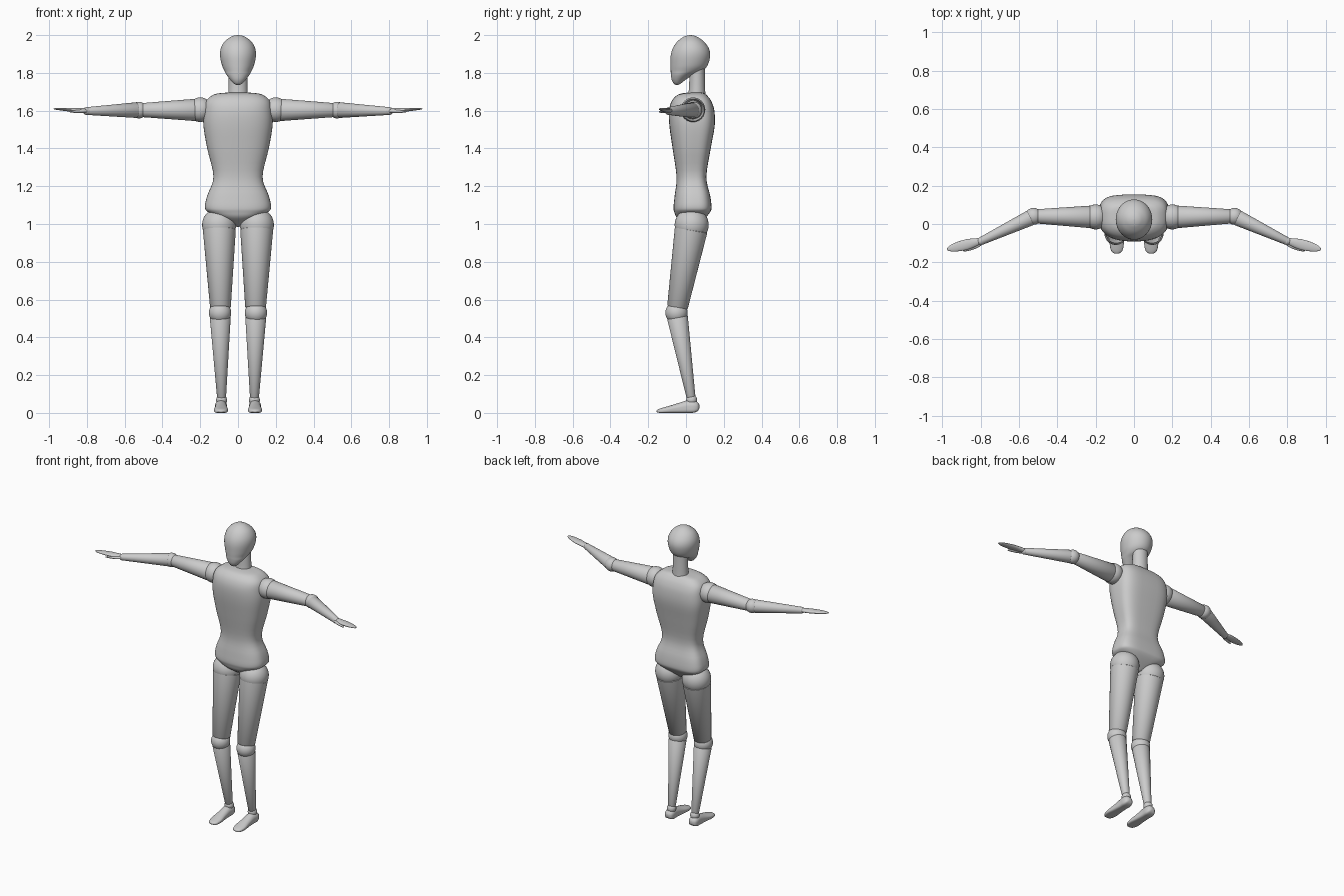
import bpy
import math
from mathutils import Vector, Matrix

if "Cube" in bpy.data.objects:
    bpy.data.objects.remove(bpy.data.objects["Cube"])

SEG = 48


def finish(name, verts, faces, mirror):
    """Make a smooth mesh object, mirrored across x = 0 if asked."""
    mesh = bpy.data.meshes.new(name)
    mesh.from_pydata([tuple(v) for v in verts], [], faces)
    obj = bpy.data.objects.new(name, mesh)
    bpy.context.collection.objects.link(obj)
    bpy.ops.object.select_all(action='DESELECT')
    obj.select_set(True)
    bpy.context.view_layer.objects.active = obj
    bpy.ops.object.shade_smooth_by_angle(angle=math.radians(45))
    if mirror:
        obj.modifiers.new("mirror", 'MIRROR').use_mirror_merge = False
    return obj


def spline(rows, steps):
    """Catmull-Rom interpolation between ring tuples."""
    out = []
    for i in range(len(rows) - 1):
        a, b = rows[max(i - 1, 0)], rows[i]
        c, d = rows[i + 1], rows[min(i + 2, len(rows) - 1)]
        for s in range(steps):
            t = s / steps
            out.append([0.5 * (2 * q + (r - p) * t + (2 * p - 5 * q + 4 * r - u) * t * t
                               + (3 * q - p - 3 * r + u) * t ** 3)
                        for p, q, r, u in zip(a, b, c, d)])
    return out + [list(rows[-1])]


def loft(name, rows, nf=2.0, nb=2.0, matrix=Matrix(), mirror=False, steps=4):
    """Skin superellipse rings (z, half width, y min, y max), capped at both ends.
    nf and nb set the squareness of the -y and +y halves."""
    rings = spline(rows, steps) if steps > 1 else rows
    verts, faces = [], []
    for z, w, y0, y1 in rings:
        mid, half = (y0 + y1) / 2, (y1 - y0) / 2
        for k in range(SEG):
            a = 2 * math.pi * k / SEG
            c, s = math.cos(a), math.sin(a)
            e = 2 / (nb if s > 0 else nf)
            verts.append(matrix @ Vector((
                w * math.copysign(abs(c) ** e, c),
                mid + half * math.copysign(abs(s) ** e, s), z)))
    for r in range(len(rings) - 1):
        for k in range(SEG):
            n = (k + 1) % SEG
            faces.append((r * SEG + k, r * SEG + n, (r + 1) * SEG + n, (r + 1) * SEG + k))
    faces.append(tuple(range(SEG - 1, -1, -1)))
    last = (len(rings) - 1) * SEG
    faces.append(tuple(range(last, last + SEG)))
    return finish(name, verts, faces, mirror)


def along(p, q, up=(0, 0, 1)):
    """Frame at p: local z runs to q, local y is close to up."""
    z = (Vector(q) - Vector(p)).normalized()
    x = Vector(up).cross(z).normalized()
    y = z.cross(x)
    m = Matrix((x, y, z)).transposed().to_4x4()
    m.translation = Vector(p)
    return m


def limb(name, p, q, r0, r1, up=(0, 0, 1)):
    """Tapered round limb with softened ends."""
    n = (Vector(q) - Vector(p)).length
    rows = [(0, r0 * .9, -r0 * .9, r0 * .9), (.008, r0, -r0, r0),
            (n - .006, r1, -r1, r1), (n, r1 * .88, -r1 * .88, r1 * .88)]
    loft(name, rows, matrix=along(p, q, up), mirror=True, steps=1)


def ball(name, c, r):
    """Joint sphere."""
    rows = []
    for i in range(25):
        a = math.pi * (i + .02) / 24.04 - math.pi / 2
        w = r * math.cos(a)
        rows.append((r * math.sin(a), w, -w, w))
    loft(name, rows, matrix=Matrix.Translation(c), mirror=True, steps=1)


# torso: chest, waist and V-shaped pelvis
loft("torso", [
    (.985, .008, .02, .05), (1.03, .095, -.045, .10), (1.063, .158, -.062, .128),
    (1.09, .175, -.066, .135), (1.15, .163, -.06, .128), (1.25, .130, -.05, .108),
    (1.40, .163, -.071, .131), (1.52, .183, -.088, .152), (1.60, .181, -.09, .150),
    (1.65, .170, -.076, .134), (1.68, .138, -.05, .112), (1.692, .10, -.02, .095),
    (1.697, .03, .03, .075)], nf=2.5, nb=3.6)

# neck
loft("neck", [(1.66, .055, .005, .105), (1.70, .051, .014, .102),
              (1.78, .049, .018, .100), (1.87, .05, .018, .100)])

# head: skull with a narrow chin at the front
loft("head", [
    (1.737, .010, -.055, -.040), (1.745, .024, -.066, -.026),
    (1.765, .042, -.076, .000), (1.79, .061, -.080, .040),
    (1.81, .072, -.081, .085), (1.84, .085, -.082, .114),
    (1.89, .095, -.081, .128), (1.93, .091, -.070, .121),
    (1.965, .072, -.047, .096), (1.988, .043, -.018, .065),
    (1.997, .022, .003, .044), (2.0, .002, .022, .025)])

# arms
shoulder, elbow, wrist = (.20, .037, 1.605), (.525, .04, 1.603), (.80, -.09, 1.598)
ball("shoulder_joint", shoulder, .065)
limb("upper_arm", (.215, .037, 1.604), (.515, .04, 1.603), .059, .037)
ball("elbow_joint", elbow, .044)
limb("forearm", (.535, .035, 1.603), wrist, .041, .021)
ball("wrist_joint", wrist, .021)

# hands: flat leaf-shaped palm and thumb
loft("hand", [(0, .014, -.014, .014), (.03, .021, -.013, .013), (.08, .027, -.011, .011),
              (.13, .024, -.008, .008), (.165, .016, -.005, .005),
              (.181, .007, -.003, .003), (.184, .001, -.001, .001)],
     matrix=along((.797, -.088, 1.60), (.975, -.132, 1.61)), mirror=True)
loft("thumb", [(0, .006, -.006, .006), (.03, .012, -.009, .009), (.07, .010, -.007, .007),
               (.098, .005, -.004, .004), (.104, .001, -.001, .001)],
     matrix=along((.795, -.103, 1.598), (.895, -.143, 1.594)), mirror=True)

# legs
ball("hip_joint", (.10, .03, .995), .09)
limb("thigh", (.099, .028, .975), (.093, -.046, .555), .087, .055, (0, 1, 0))
ball("knee_joint", (.095, -.05, .53), .059)
limb("shin", (.094, -.046, .51), (.087, .027, .08), .055, .024, (0, 1, 0))
ball("ankle_joint", (.087, .03, .068), .029)

# feet: lofted from heel to toe
foot = Matrix(((1, 0, 0, .09), (0, 0, -1, 0), (0, 1, 0, 0), (0, 0, 0, 1)))
loft("foot", [(-.071, .010, .024, .042), (-.062, .025, .010, .056),
              (-.04, .032, .001, .067), (-.005, .031, 0, .066),
              (.05, .033, 0, .049), (.10, .037, 0, .034), (.135, .031, 0, .024),
              (.150, .019, .002, .018), (.155, .006, .006, .013)],
     nf=4, matrix=foot, mirror=True)
